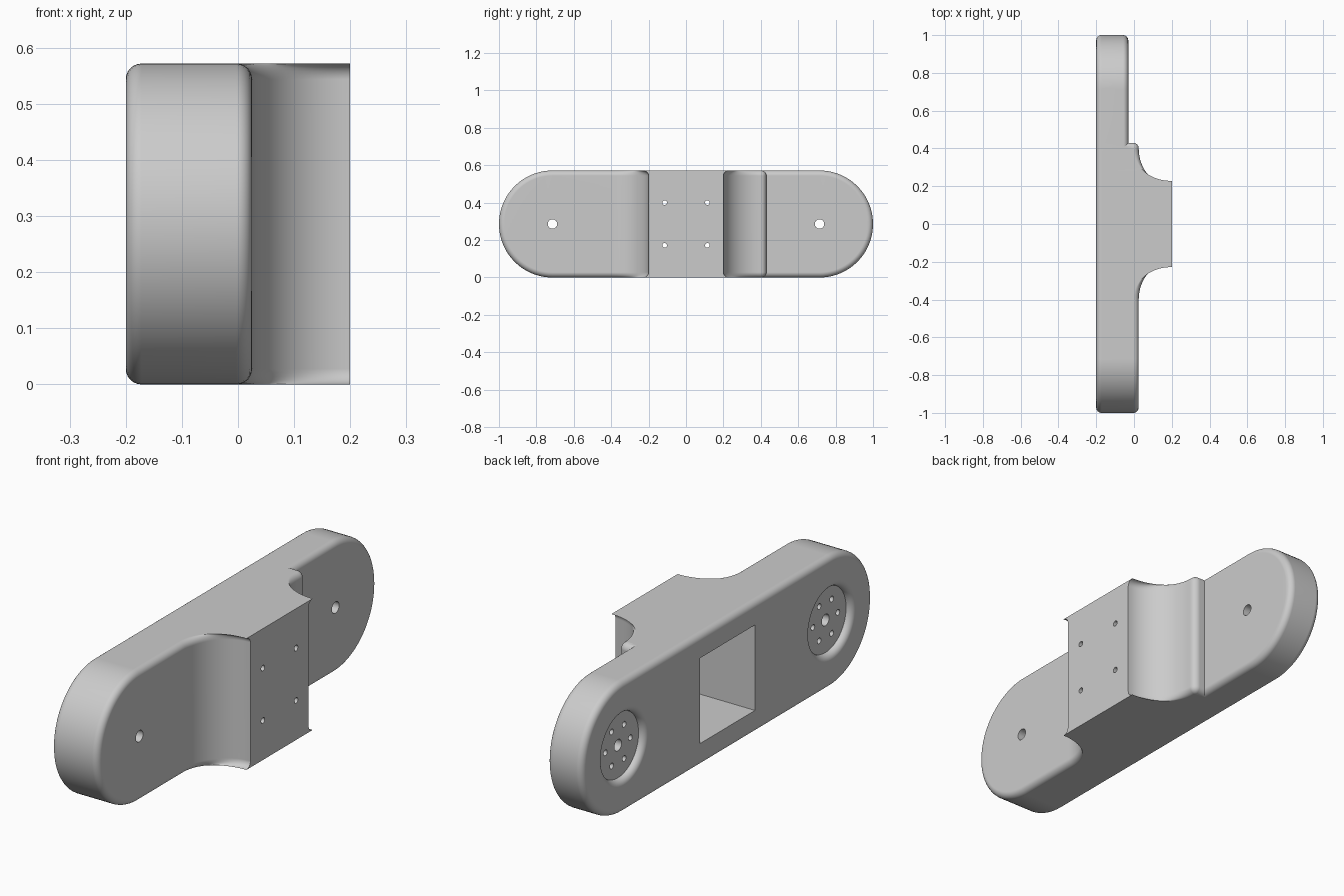
import bpy, bmesh
from math import sin, cos, pi, hypot
from mathutils import Vector, Matrix

if "Cube" in bpy.data.objects:
    bpy.data.objects.remove(bpy.data.objects["Cube"])

R = 0.286            # radius of the rounded ends
L = 1 - R            # distance of the end centres from the middle
BACK, THICK, THIN, PLATE = -0.2, 0.025, -0.03, 0.2
FILLET = 0.028
STEPS, ARC = 6, 20

grey = bpy.data.materials.new("plain grey")
grey.use_nodes = True
grey.diffuse_color = (0.6, 0.6, 0.6, 1)
grey.node_tree.nodes["Principled BSDF"].inputs["Base Color"].default_value = (0.6, 0.6, 0.6, 1)


def make_object(name, bm):
    bmesh.ops.recalc_face_normals(bm, faces=bm.faces[:])
    mesh = bpy.data.meshes.new(name)
    bm.to_mesh(mesh)
    bm.free()
    mesh.materials.append(grey)
    obj = bpy.data.objects.new(name, mesh)
    bpy.context.collection.objects.link(obj)
    return obj


def end_arc(side, x):
    """Quarter of a rounded end: (point, outward direction, face normal)."""
    out = []
    for i in range(ARC + 1):
        t = pi / 2 * i / ARC
        o = Vector((0, side * cos(t), -sin(t)))
        out.append((Vector((x, side * L, R)) + o * R, o, Vector((1, 0, 0))))
    return out


def swept_curve(side):
    """Concave sweep from the arm up to the mounting plate."""
    a, b = PLATE - THICK, 0.2
    out = []
    for i in range(ARC + 1):
        t = pi / 2 * i / ARC
        n = Vector((cos(t) / a, -side * sin(t) / b, 0)).normalized()
        out.append((PLATE - a * cos(t), side * (0.4 - b * sin(t)), n))
    return out


# Front outline of the straight middle, running from -y to +y
outline = swept_curve(-1) + swept_curve(1)[::-1]
lip = 0.03
for i in range(1, 9):
    t = pi / 2 * i / 8
    n = Vector((cos(t), sin(t), 0))
    outline.append((THICK - lip + lip * cos(t), 0.4 + lip * sin(t), n))
outline.append((THIN, 0.4 + lip, Vector((1, 1, 0))))

down = Vector((0, 0, -1))
stations = end_arc(-1, THICK)
stations += [(Vector((x, y, 0)), down, n) for x, y, n in outline]
stations += end_arc(1, THIN)[::-1]

# Body: filleted columns for the lower half, mirrored for the upper half
bm = bmesh.new()
halves = [[], []]
for p, o, n in stations:
    rear = Vector((BACK, p.y, p.z))
    column = []
    for base, normal, order in ((p, n, range(STEPS, -1, -1)),
                                (rear, Vector((-1, 0, 0)), range(STEPS + 1))):
        for k in order:
            a = pi / 2 * k / STEPS
            column.append(base - normal * FILLET * (1 - sin(a)) - o * FILLET * (1 - cos(a)))
    halves[0].append([bm.verts.new(v) for v in column])
    halves[1].append([bm.verts.new((v.x, v.y, 2 * R - v.z)) for v in column])
for i in range(len(stations) - 1):
    for half in halves:
        c, d = half[i], half[i + 1]
        for k in range(len(c) - 1):
            bm.faces.new((c[k], c[k + 1], d[k + 1], d[k]))
    for k in (0, -1):
        bm.faces.new((halves[0][i][k], halves[0][i + 1][k],
                      halves[1][i + 1][k], halves[1][i][k]))
bmesh.ops.remove_doubles(bm, verts=bm.verts[:], dist=0.0001)
body = make_object("bracket_body", bm)


def add_lathe(bm, y, z, profile, sides):
    """Closed solid of revolution along x from (x, radius) pairs."""
    rings = []
    for x, r in profile:
        rings.append([bm.verts.new((x, y + r * cos(2 * pi * j / sides),
                                    z + r * sin(2 * pi * j / sides))) for j in range(sides)])
    for a, b in zip(rings, rings[1:]):
        for j in range(sides):
            k = (j + 1) % sides
            bm.faces.new((a[j], a[k], b[k], b[j]))
    bm.faces.new(rings[0])
    bm.faces.new(rings[-1])


# Round recesses with a soft rim, and the square pocket, in the back
bm = bmesh.new()
rim = [(BACK - 0.02, 0.17)]
for k in range(STEPS + 1):
    a = pi / 2 * k / STEPS
    rim.append((BACK + FILLET - FILLET * cos(a), 0.17 - FILLET * sin(a)))
for side in (-1, 1):
    add_lathe(bm, side * L, R, rim, 64)
front, rear = 0.14, BACK - 0.1
bmesh.ops.create_cube(bm, size=1, matrix=Matrix.Translation(((front + rear) / 2, 0, R))
                      @ Matrix.Diagonal((front - rear, 0.378, 0.372, 1)))
pocket_cutter = make_object("pocket_cutter", bm)

# Bores, bolt circles and plate holes
bm = bmesh.new()
for side in (-1, 1):
    add_lathe(bm, side * L, R, [(-0.3, 0.025), (0.1, 0.025)], 32)
    for i in range(6):
        t = pi / 3 * i
        add_lathe(bm, side * L + 0.086 * cos(t), R + 0.086 * sin(t),
                  [(-0.25, 0.0125), (-0.1, 0.0125)], 20)
    for up in (-1, 1):
        add_lathe(bm, side * 0.114, R + up * 0.114, [(0.08, 0.0125), (0.3, 0.0125)], 20)
hole_cutter = make_object("hole_cutter", bm)

# Cut, then shade
bpy.ops.object.select_all(action='DESELECT')
body.select_set(True)
bpy.context.view_layer.objects.active = body
for cutter in (pocket_cutter, hole_cutter):
    mod = body.modifiers.new(cutter.name, 'BOOLEAN')
    mod.operation = 'DIFFERENCE'
    mod.solver = 'EXACT'
    mod.object = cutter
    bpy.ops.object.modifier_apply(modifier=mod.name)
for cutter in (pocket_cutter, hole_cutter):
    bpy.data.objects.remove(cutter)
bpy.ops.object.shade_smooth_by_angle(angle=pi / 6)
weighted = body.modifiers.new("even_shading", 'WEIGHTED_NORMAL')
weighted.keep_sharp = True
